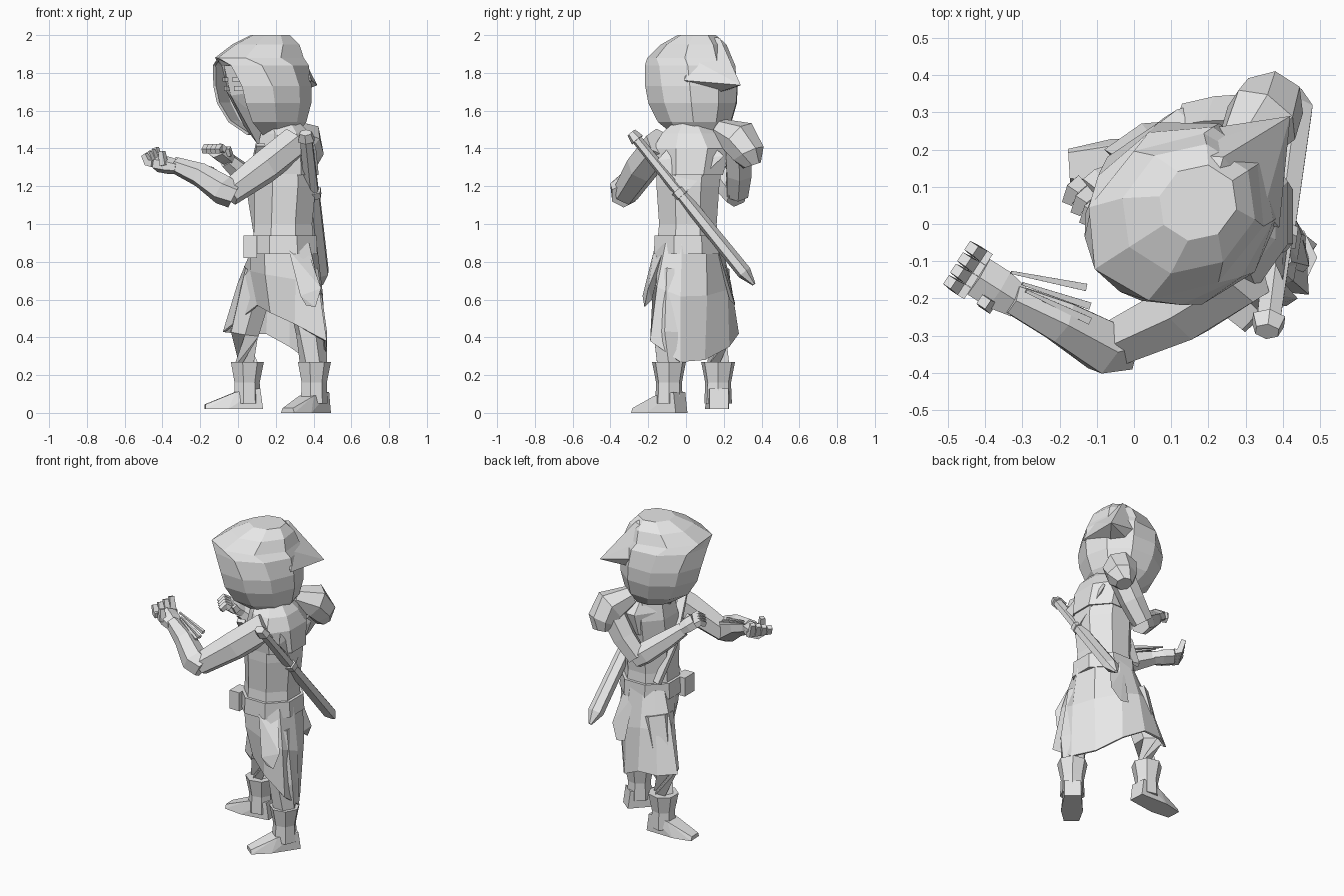
import bpy
import bmesh
from math import cos, sin, pi, radians
from mathutils import Vector

cube = bpy.data.objects.get("Cube")
if cube:
    bpy.data.objects.remove(cube, do_unlink=True)

grey = bpy.data.materials.new("plain_grey")
grey.use_nodes = True
grey.diffuse_color = (.8, .8, .8, 1)
grey.node_tree.nodes["Principled BSDF"].inputs["Base Color"].default_value = grey.diffuse_color


def finish(name, bm, thickness=0):
    """Turn a bmesh into a flat-shaded object, with optional wall thickness."""
    bmesh.ops.remove_doubles(bm, verts=bm.verts[:], dist=.0005)
    bmesh.ops.recalc_face_normals(bm, faces=bm.faces[:])
    mesh = bpy.data.meshes.new(name)
    bm.to_mesh(mesh)
    bm.free()
    mesh.materials.append(grey)
    obj = bpy.data.objects.new(name, mesh)
    bpy.context.scene.collection.objects.link(obj)
    if thickness:
        wall = obj.modifiers.new("wall", "SOLIDIFY")
        wall.thickness = thickness
    return obj


def loft(name, rings, closed=True, cap_start=True, cap_end=True, thickness=0):
    """Skin a list of rings that all have the same number of points."""
    bm = bmesh.new()
    rows = [[bm.verts.new(p) for p in ring] for ring in rings]
    count = len(rows[0])
    for low, high in zip(rows, rows[1:]):
        for i in range(count if closed else count - 1):
            j = (i + 1) % count
            bm.faces.new((low[i], low[j], high[j], high[i]))
    if cap_start:
        bm.faces.new(rows[0])
    if cap_end:
        bm.faces.new(rows[-1])
    return finish(name, bm, thickness)


def hull(name, points):
    """Wrap a faceted solid around a few corner points."""
    bm = bmesh.new()
    for p in points:
        bm.verts.new(p)
    result = bmesh.ops.convex_hull(bm, input=bm.verts[:])
    loose = [g for g in result["geom_interior"] if isinstance(g, bmesh.types.BMVert)]
    bmesh.ops.delete(bm, geom=loose, context="VERTS")
    return finish(name, bm)


def ellipse(x, y, z, rx, ry, sides=8):
    turns = [2 * pi * (i + .5) / sides for i in range(sides)]
    return [(x + rx * cos(t), y + ry * sin(t), z) for t in turns]


def tube(name, path, sides=6, flat=1):
    """Sweep a polygon along (x, y, z, radius) stations."""
    centres = [Vector(p[:3]) for p in path]
    rings = []
    for i, (c, station) in enumerate(zip(centres, path)):
        along = centres[min(i + 1, len(path) - 1)] - centres[max(i - 1, 0)]
        turn = along.to_track_quat("Z", "Y")
        r = station[3]
        angles = [2 * pi * (k + .5) / sides for k in range(sides)]
        rings.append([c + turn @ Vector((r * cos(a), r * flat * sin(a), 0)) for a in angles])
    return loft(name, rings)


def frame(origin, forward):
    """Map forward, sideways and height offsets to world positions."""
    f = Vector((*forward, 0)).normalized()
    s = Vector((-f.y, f.x, 0))
    o = Vector((*origin, 0))
    return lambda u, v, z: o + f * u + s * v + Vector((0, 0, z))


def both(points):
    return [(u, side * v, z) for u, v, z in points for side in (1, -1)]


# Hood: open shell whose lower rings leave a gap for the face
head = frame((.13, .03), (-.84, -.54))
hood_rings = []
for z, shift, depth, width, gap in (
        (1.47, -.06, .13, .13, 35), (1.54, -.03, .21, .2, 36), (1.64, -.01, .255, .24, 36),
        (1.73, 0, .265, .25, 34), (1.84, .01, .265, .235, 22), (1.88, .02, .26, .21, 0),
        (1.95, -.02, .19, .17, 0), (2, -.05, .11, .1, 0)):
    start, steps = radians(gap), 8
    angles = [start + (2 * pi - 2 * start) * i / steps for i in range(steps + 1)]
    hood_rings.append([head(shift + depth * cos(a), width * sin(a), z) for a in angles])
loft("hood", hood_rings, closed=False, cap_start=False, thickness=.015)

# Back of the hood, drawn out into a drooping peak
hull("hood_peak", [(.04, .22, 1.8), (.155, .25, 1.79), (.1, .19, 1.94), (.24, .18, 1.985),
                   (.2, .04, 2), (.35, .04, 1.87), (.39, -.01, 1.76), (.42, .29, 1.735),
                   (.31, .15, 1.69), (.15, .2, 1.7)])

# Face, mask and eyes
hull("masked_face", [head(*p) for p in [(.2, 0, 1.68), (.03, 0, 1.42)] + both(
    [(.19, .08, 1.84), (.13, .15, 1.7), (.04, .12, 1.52), (-.1, .1, 1.5), (-.1, .12, 1.85)])])
for label, low, high, push in (("eye", 1.705, 1.73, 0), ("brow", 1.755, 1.775, .012)):
    for side, tag in ((1, "left"), (-1, "right")):
        hull(tag + "_" + label, [head(u + push + d, side * v, z)
             for u, v in ((.19, .035), (.165, .1)) for d in (-.01, .012) for z in (low, high)])

# Torso, shoulder mantle and belt
loft("torso", [ellipse(.24, .01, .85, .18, .18), ellipse(.24, .01, 1, .165, .165),
               ellipse(.25, .01, 1.2, .175, .18), ellipse(.25, .02, 1.35, .17, .19),
               ellipse(.25, .02, 1.48, .14, .16), ellipse(.2, .03, 1.56, .08, .08)])
mantle = [ellipse(.27, .02, 1.26, .17, .19), ellipse(.27, .03, 1.4, .155, .22),
          ellipse(.26, .02, 1.48, .13, .16), ellipse(.24, .02, 1.55, .08, .08)]
loft("mantle", mantle, cap_start=False, thickness=.01)
hull("mantle_back_point", [(.4, -.15, 1.34), (.39, .2, 1.36), (.42, 0, 1.17),
                           (.36, 0, 1.2), (.32, .02, 1.53), (.36, .02, 1.3)])
loft("belt", [ellipse(.24, .01, .84, .195, .195), ellipse(.24, .01, .94, .19, .19)])
hull("belt_pouch", [(x, y, z) for x in (.03, .1) for y in (-.13, -.03) for z in (.82, .94)])
tube("chest_strap", [(.11, .14, .95, .035), (.07, .03, 1.18, .035), (.12, -.14, 1.42, .035)], 4, .5)

# Coat skirt: waist ring follows the directions of the uneven hem
hem = [Vector(p) for p in (
    (-.08, .2, .43), (.1, .02, .57), (.17, -.09, .53), (.3, -.16, .47), (.47, -.19, .38),
    (.46, -.03, .27), (.38, .1, .28), (.28, .23, .35), (.15, .28, .42), (.02, .27, .42))]
waist, middle = [], []
for p in hem:
    out = Vector((p.x - .24, p.y - .01, 0)).normalized() * .18
    top = Vector((.24, .01, .9)) + out
    waist.append(top)
    middle.append(top.lerp(p, .45) + out * .08)
loft("coat_skirt", [waist, middle, hem], cap_start=False, cap_end=False, thickness=.012)
hull("left_hip_flap", [(x, y, z) for x, y, z in (
    (.27, -.17, .86), (.37, -.12, .86), (.36, -.22, .57), (.41, -.22, .56), (.44, -.2, .66),
    (.33, -.23, .62), (.32, -.14, .86), (.4, -.18, .6))])
hull("right_hip_flap", [(x, y, z) for x, y, z in (
    (.24, .19, .86), (.33, .17, .86), (.26, .26, .58), (.32, .26, .57), (.37, .23, .66),
    (.28, .16, .86), (.3, .23, .6))])

# Legs and boots
for tag, spot, hip, heading, sole in (
        ("right", (.045, .17), (.12, .13), (-1, -.06), .02),
        ("left", (.4, -.09), (.33, -.07), (-.62, -.78), 0)):
    x, y = spot
    tube(tag + "_leg", [(x, y, .24, .07), (x - .01, y, .42, .085), (*hip, .75, .1)])
    tube(tag + "_boot_shaft", [(x, y, .05, .075), (x, y, .16, .07), (x, y, .27, .092)], 7)
    foot = frame(spot, heading)
    hull(tag + "_foot", [foot(u, v, z + sole) for u, v, z in both(
        [(-.085, .05, 0), (.1, .065, 0), (.22, .045, 0), (.22, .035, .025),
         (.06, .05, .09), (-.07, .05, .11)])])

# Arms with sleeves
tube("left_upper_arm", [(.3, -.13, 1.43, .09), (.14, -.23, 1.3, .09), (-.05, -.32, 1.16, .07)])
tube("left_forearm", [(-.02, -.33, 1.15, .07), (-.08, -.33, 1.18, .08),
                      (-.2, -.26, 1.26, .065), (-.33, -.2, 1.31, .045)])
tube("right_shoulder_pad", [(.27, .18, 1.5, .06), (.345, .285, 1.45, .105),
                            (.37, .33, 1.37, .09), (.37, .35, 1.31, .05)], 7)
tube("right_upper_arm", [(.34, .28, 1.42, .08), (.25, .28, 1.27, .075), (.16, .27, 1.16, .065)])
tube("right_forearm", [(.18, .27, 1.14, .06), (.13, .245, 1.18, .07),
                       (.02, .17, 1.27, .06), (-.06, .115, 1.34, .045)])

# Hands: palm plus four curled fingers and a thumb
for tag, wrist, knuckles, curl, stagger in (
        ("left", (-.31, -.21, 1.3), (-.42, -.14, 1.32), (-.03, .02, .06), .012),
        ("right", (-.05, .12, 1.34), (-.11, .07, 1.39), (-.02, -.05, -.03), 0)):
    w, k, bend = Vector(wrist), Vector(knuckles), Vector(curl)
    tube(tag + "_palm", [(*w, .05), (*w.lerp(k, .5), .065), (*k, .065)], 6, .7)
    across = Vector((k - w).to_2d().normalized().to_3d()).cross(Vector((0, 0, 1)))
    for i in range(4):
        base = k + across * (i - 1.5) * .036
        joint = base + (k - w).normalized() * .03
        tip = joint + bend * .7 + Vector((0, 0, stagger * i))
        tube(f"{tag}_finger_{i + 1}", [(*base, .025), (*joint, .025), (*tip, .02)], 4)
    side = w.lerp(k, .5) - across * .05
    tube(tag + "_thumb", [(*side, .025), (*(side + bend * .4 + Vector((0, 0, .05))), .02)], 4)

# Throwing blades on the left forearm
for i, (start, end) in enumerate((((-.33, -.13, 1.35), (-.13, -.17, 1.29)),
                                  ((-.3, -.16, 1.34), (-.12, -.22, 1.28)),
                                  ((-.29, -.18, 1.34), (-.12, -.26, 1.28)))):
    tube(f"forearm_blade_{i + 1}", [(*start, .006), (*end, .014)], 4)

# Sword slung across the back
grip_end, sheath_end = Vector((.36, -.27, 1.46)), Vector((.44, .36, .68))
for label, stops in (("sword_pommel", ((-.03, .035), (.02, .05))),
                     ("sword_grip", ((0, .036), (.37, .042))),
                     ("sword_guard", ((.36, .055), (.4, .055))),
                     ("sword_sheath", ((.39, .046), (.92, .052), (1, .012)))):
    tube(label, [(*grip_end.lerp(sheath_end, t), r) for t, r in stops], 6, .75)
